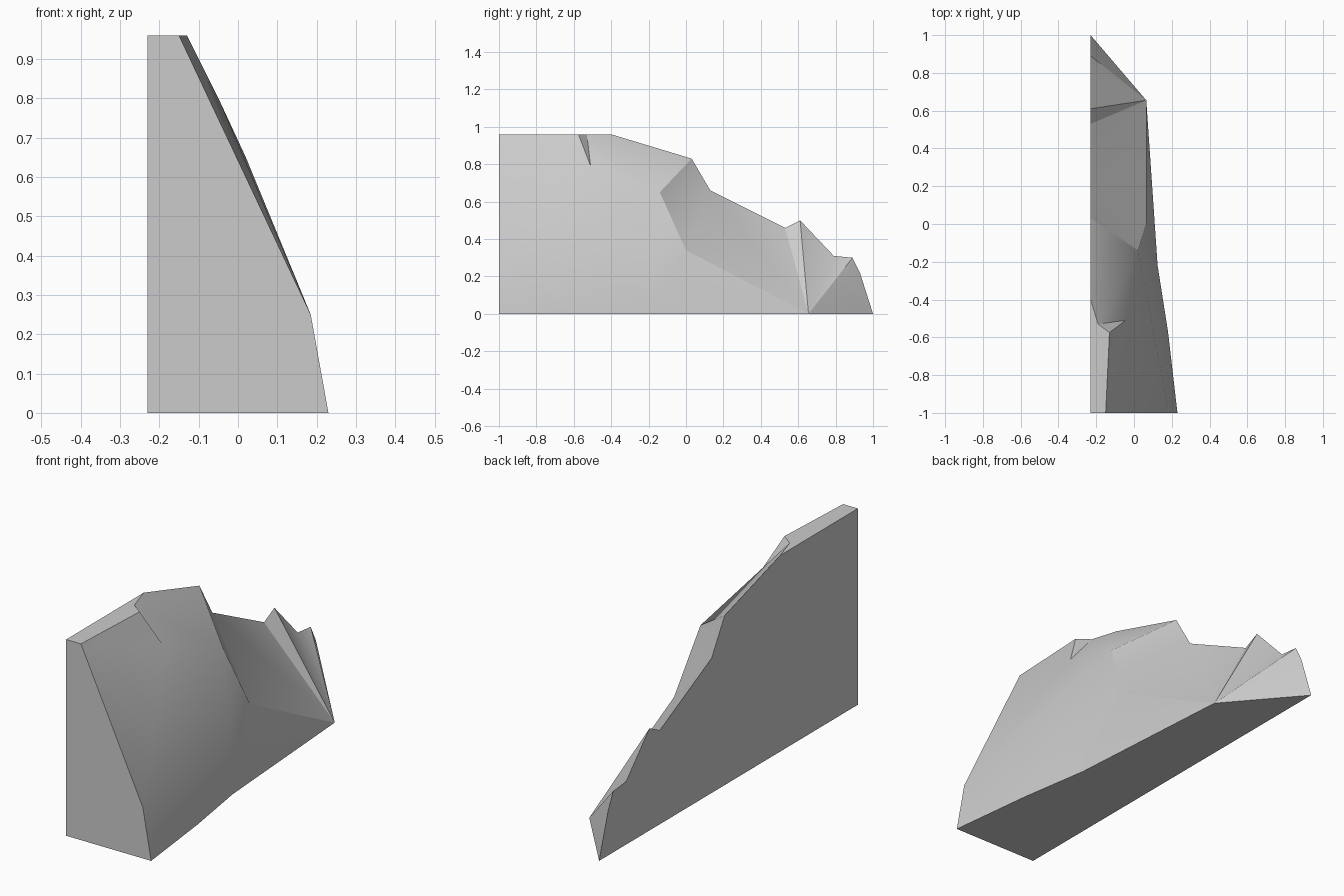
import bpy
import bmesh
from math import radians

default_cube = bpy.data.objects.get("Cube")
if default_cube:
    bpy.data.objects.remove(default_cube, do_unlink=True)

# Single stone colour
stone = bpy.data.materials.new("stone_grey")
stone.use_nodes = True
colour = (0.6, 0.6, 0.6, 1.0)
stone.diffuse_color = colour
stone.node_tree.nodes["Principled BSDF"].inputs["Base Color"].default_value = colour

# Flat cut side of the cliff, as (y, z) along its skyline
WALL = -0.23
skyline = {
    "base_front": (-1, 0), "top_front": (-1, 0.96), "top_back": (-0.4, 0.96),
    "shoulder": (0.03, 0.83), "step": (0.13, 0.66), "saddle": (0.53, 0.46),
    "peak": (0.61, 0.5), "dip": (0.79, 0.31), "knob": (0.89, 0.3),
    "tail": (0.93, 0.22), "base_back": (1, 0),
}
# Rugged outer side
crags = {
    "foot_front": (0.23, -1, 0), "foot_mid": (0.18, -0.57, 0),
    "foot_back": (0.125, -0.22, 0), "toe": (0.065, 0.655, 0),
    "bulge": (0.185, -1, 0.25), "rim_front": (-0.15, -1, 0.96),
    "rim_back": (-0.13, -0.575, 0.96), "rim_inner": (-0.19, -0.53, 0.96),
    "notch": (-0.045, -0.51, 0.79), "brow": (0.02, -0.14, 0.65),
    "ledge": (0.065, 0, 0.34),
}

bm = bmesh.new()
points = {name: bm.verts.new((WALL, y, z)) for name, (y, z) in skyline.items()}
points.update({name: bm.verts.new(co) for name, co in crags.items()})


def face(names):
    return bm.faces.new([points[n] for n in names.split()])


def fan(hub, rim):
    """Triangles from one point to each pair along a rim."""
    rim = rim.split()
    for a, b in zip(rim, rim[1:]):
        face(f"{hub} {a} {b}")


# Flat cut side, underside, front and top
face(" ".join(skyline))
face("base_front foot_front foot_mid foot_back toe base_back")
face("base_front foot_front bulge rim_front top_front")
face("top_front rim_front rim_back rim_inner top_back")

# Outer slope and the small cleft at the rim
face("bulge foot_front foot_mid")
fan("notch", "bulge rim_front rim_back rim_inner")
fan("brow", "foot_back foot_mid bulge notch rim_inner shoulder step ledge foot_back")
face("rim_inner top_back shoulder")

# Recess and ridges gathering at the toe
fan("toe", "foot_back ledge step saddle peak dip knob tail base_back")

bmesh.ops.recalc_face_normals(bm, faces=bm.faces)
mesh = bpy.data.meshes.new("cliff")
bm.to_mesh(mesh)
bm.free()
mesh.materials.append(stone)
cliff = bpy.data.objects.new("cliff", mesh)
bpy.context.collection.objects.link(cliff)

# Soft shading across shallow folds, crisp on the ridges
bpy.ops.object.select_all(action="DESELECT")
cliff.select_set(True)
bpy.context.view_layer.objects.active = cliff
bpy.ops.object.shade_smooth_by_angle(angle=radians(30))
